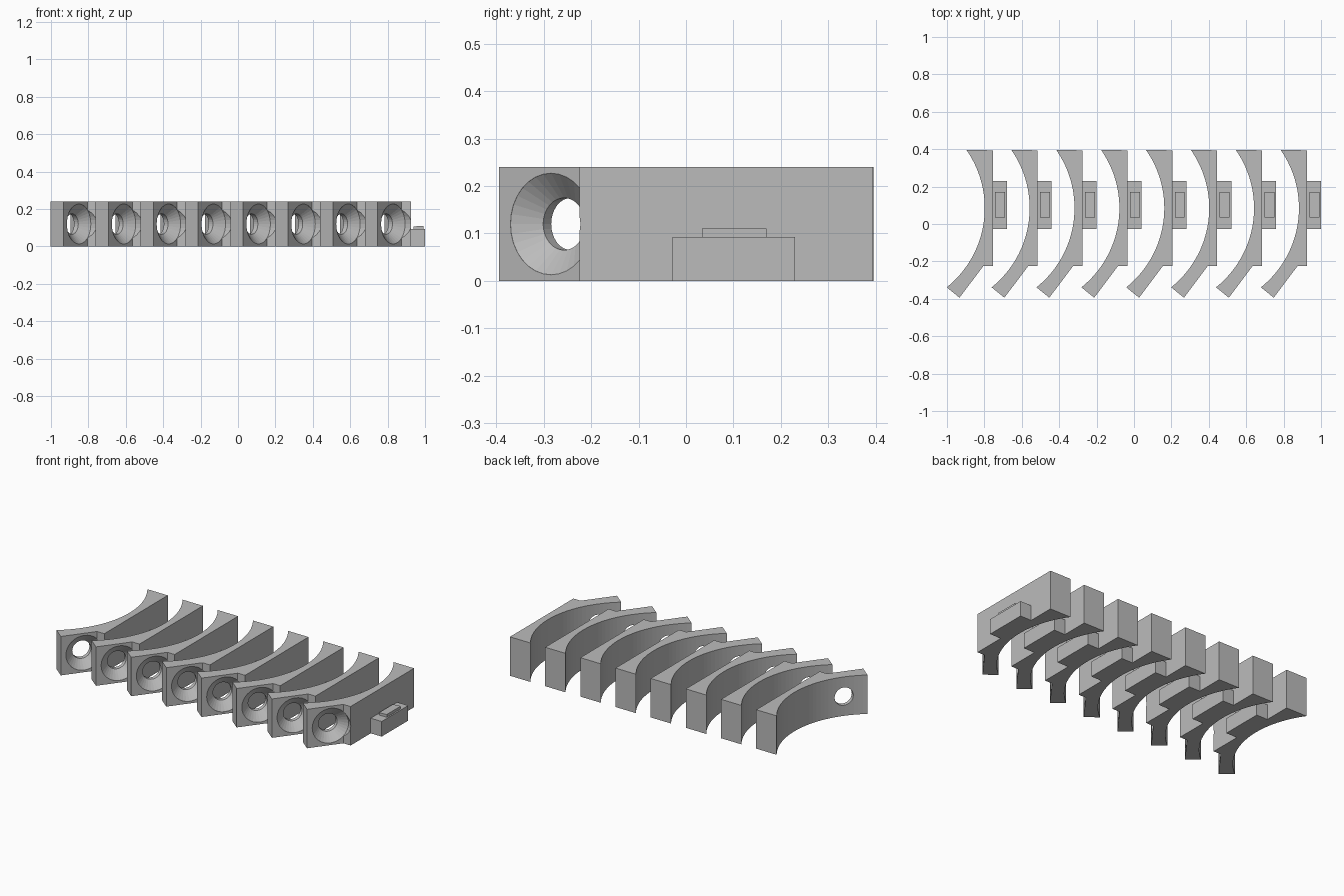
import bpy, bmesh, math
from mathutils import Vector, Matrix

cube = bpy.data.objects.get("Cube")
if cube:
    bpy.data.objects.remove(cube)

COUNT, STEP = 8, 0.24
HEIGHT = 0.24

grey = bpy.data.materials.new("light_grey")
grey.use_nodes = True
grey.diffuse_color = (0.5, 0.5, 0.5, 1)
grey.node_tree.nodes["Principled BSDF"].inputs["Base Color"].default_value = (0.5, 0.5, 0.5, 1)


def add_object(name, bm):
    bmesh.ops.recalc_face_normals(bm, faces=bm.faces)
    mesh = bpy.data.meshes.new(name)
    bm.to_mesh(mesh)
    bm.free()
    mesh.materials.append(grey)
    obj = bpy.data.objects.new(name, mesh)
    bpy.context.collection.objects.link(obj)
    return obj


def extrude(name, outline, axis, length):
    """Extrude a closed 3D outline along an axis."""
    bm = bmesh.new()
    face = bm.faces.new([bm.verts.new(p) for p in outline])
    out = bmesh.ops.extrude_face_region(bm, geom=[face], use_keep_orig=True)
    verts = [g for g in out["geom"] if isinstance(g, bmesh.types.BMVert)]
    bmesh.ops.translate(bm, verts=verts, vec=Vector(axis) * length)
    return add_object(name, bm)


# Curved bracket plan: concave arc, flat back, angled screw tab
centre, radius = Vector((-1.341, 0.085)), 0.543
start = math.atan2(0.31, 0.445)
end = math.atan2(-0.425, 0.341)
steps = 32
plan = []
for i in range(steps + 1):
    a = start + (end - start) * i / steps
    plan.append((centre.x + radius * math.cos(a), centre.y + radius * math.sin(a), 0))
plan += [(-0.933, -0.394, 0), (-0.805, -0.224, 0), (-0.755, -0.224, 0), (-0.755, 0.394, 0)]
bracket = extrude("bracket", plan, (0, 0, 1), HEIGHT)

# Countersunk hole cutter, square to the tab
bm = bmesh.new()
sides = 32
rings = []
for depth, r in [(0.2, 0.107), (0, 0.107), (-0.045, 0.055), (-0.2, 0.055)]:
    rings.append([bm.verts.new((r * math.cos(math.tau * k / sides),
                                r * math.sin(math.tau * k / sides), depth))
                  for k in range(sides)])
for a, b in zip(rings, rings[1:]):
    for k in range(sides):
        n = (k + 1) % sides
        bm.faces.new((a[k], a[n], b[n], b[k]))
bm.faces.new(rings[0])
bm.faces.new(rings[-1])
axis = Vector((0.8, -0.6, 0))
turn = axis.to_track_quat('Z', 'Y').to_matrix().to_4x4()
bm.transform(Matrix.Translation((-0.851, -0.284, HEIGHT / 2)) @ turn)
cutter = add_object("hole_cutter", bm)
cutter.hide_render = True

# Bake the cut and drop the cutter
cut = bracket.modifiers.new("screw_hole", 'BOOLEAN')
cut.operation = 'DIFFERENCE'
cut.solver = 'EXACT'
cut.object = cutter
bpy.context.view_layer.update()
graph = bpy.context.evaluated_depsgraph_get()
baked = bpy.data.meshes.new_from_object(bracket.evaluated_get(graph))
bracket.modifiers.clear()
bracket.data = baked
bpy.data.objects.remove(cutter)

# Ledge on the flat back, with a raised catch on it
ledge = extrude("ledge", [(-0.757, -0.028, 0), (-0.68, -0.028, 0),
                          (-0.68, -0.028, 0.093), (-0.757, -0.028, 0.093)], (0, 1, 0), 0.258)
catch = extrude("catch", [(-0.742, 0.034, 0.09), (-0.689, 0.034, 0.09),
                          (-0.689, 0.034, 0.11), (-0.742, 0.034, 0.107)], (0, 1, 0), 0.136)

# Repeat the set in a row
for part in (bracket, ledge, catch):
    base = part.name
    part.name = base + "_1"
    for i in range(1, COUNT):
        copy = bpy.data.objects.new(f"{base}_{i + 1}", part.data)
        copy.location.x = i * STEP
        bpy.context.collection.objects.link(copy)
